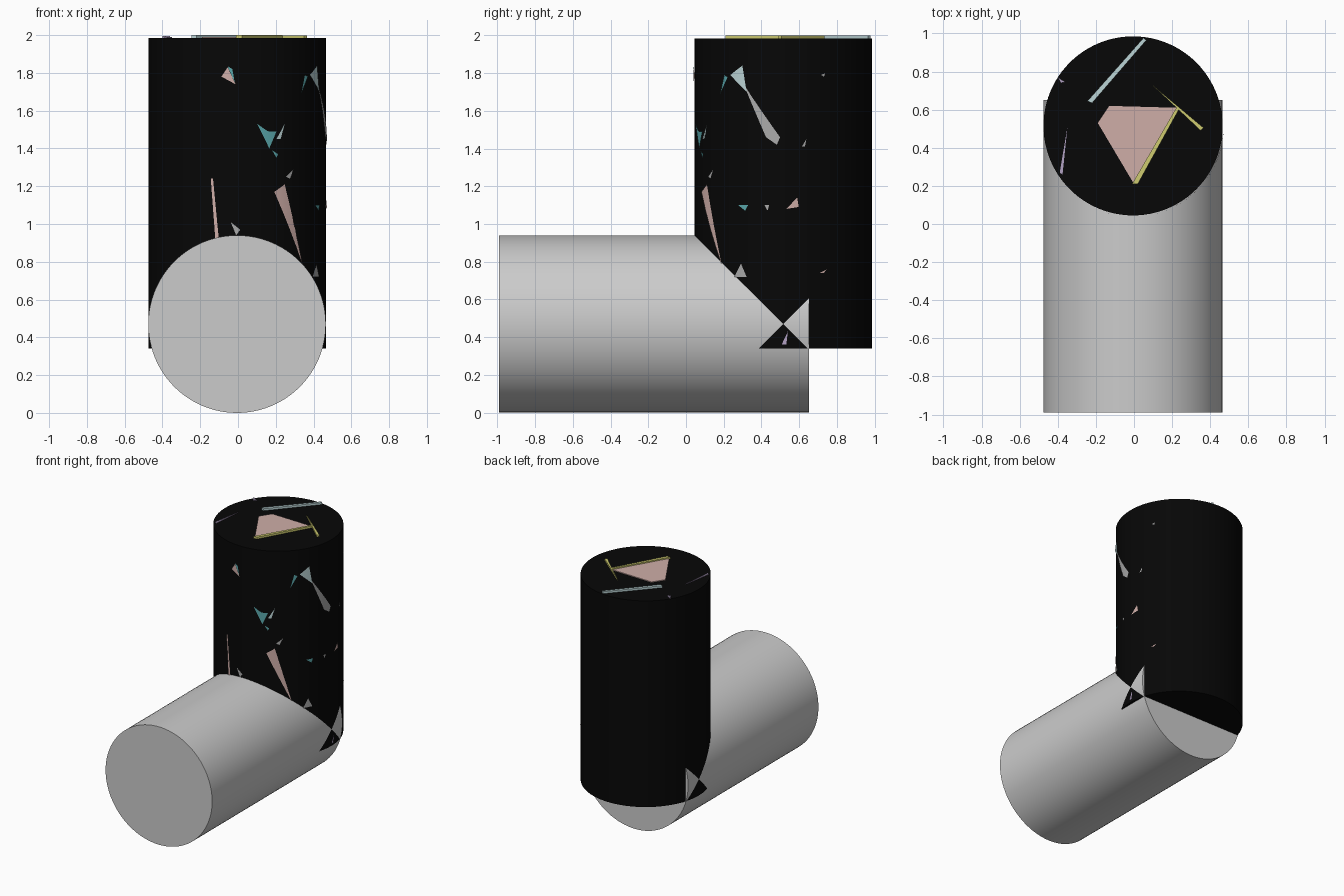
import bpy, bmesh, math
from mathutils import Matrix

if "Cube" in bpy.data.objects:
    bpy.data.objects.remove(bpy.data.objects["Cube"])

R, CX, CY, CZ = 0.47, -0.005, 0.515, 0.47
TOP = 1.984


def material(name, rgb):
    m = bpy.data.materials.new(name)
    m.diffuse_color = (*rgb, 1)
    m.use_nodes = True
    m.node_tree.nodes["Principled BSDF"].inputs["Base Color"].default_value = m.diffuse_color
    return m


BLACK = material("black", (0.002, 0.002, 0.002))
PINK = material("pink", (0.62, 0.42, 0.39))
TEAL = material("teal", (0.10, 0.38, 0.40))
PALE = material("pale", (0.50, 0.66, 0.67))
GREY = material("grey", (0.40, 0.40, 0.40))
YELLOW = material("yellow", (0.62, 0.60, 0.16))
LILAC = material("lilac", (0.45, 0.36, 0.55))


def finish(bm, name, mat=None):
    bmesh.ops.recalc_face_normals(bm, faces=bm.faces)
    me = bpy.data.meshes.new(name)
    bm.to_mesh(me)
    bm.free()
    ob = bpy.data.objects.new(name, me)
    bpy.context.collection.objects.link(ob)
    if mat:
        me.materials.append(mat)
    bpy.context.view_layer.objects.active = ob
    bpy.ops.object.select_all(action='DESELECT')
    ob.select_set(True)
    bpy.ops.object.shade_smooth_by_angle(angle=math.radians(30))
    return ob


def cylinder(name, length, matrix, mat=None):
    bm = bmesh.new()
    bmesh.ops.create_cone(bm, cap_ends=True, segments=96, radius1=R, radius2=R,
                          depth=length, matrix=matrix)
    return finish(bm, name, mat)


def wall_shard(i, mat, pts):
    """Thin chip wrapped on the upright wall; points are (degrees from front, height)."""
    bm = bmesh.new()
    bm.faces.new([bm.verts.new((a, 0, z)) for a, z in pts])
    bmesh.ops.subdivide_edges(bm, edges=bm.edges, cuts=3, use_grid_fill=True)
    for v in bm.verts:
        a = math.radians(v.co.x)
        v.co = (CX + (R + 0.006) * math.sin(a), CY - (R + 0.006) * math.cos(a), v.co.z)
    finish(bm, f"wall_shard_{i}", mat)


def top_shard(name, mat, pts, z):
    """Low prism standing on the top disc."""
    bm = bmesh.new()
    f = bm.faces.new([bm.verts.new((x, y, TOP - 0.004)) for x, y in pts])
    ext = bmesh.ops.extrude_face_region(bm, geom=[f])
    for v in ext["geom"]:
        if isinstance(v, bmesh.types.BMVert):
            v.co.z = z
    finish(bm, name, mat)


# Two crossing cylinders
cylinder("horizontal_cylinder", 1.642,
         Matrix.Translation((CX, -0.169, CZ)) @ Matrix.Rotation(math.pi / 2, 4, 'X'))
cylinder("upright_cylinder", TOP - 0.34,
         Matrix.Translation((CX, CY, (TOP + 0.34) / 2)), BLACK)

# Chips breaking through the upright wall
shards = [
    (PINK, [(-10, 1.78), (-6, 1.83), (-1, 1.74)]),
    (TEAL, [(-6, 1.835), (-3, 1.82), (-1.5, 1.75)]),
    (PALE, [(54, 1.79), (63, 1.84), (66, 1.70)]),
    (GREY, [(64, 1.74), (88, 1.46), (86, 1.42), (79, 1.46)]),
    (TEAL, [(45.5, 1.69), (49, 1.79), (52, 1.78)]),
    (TEAL, [(13, 1.53), (20, 1.49), (26, 1.49), (21, 1.40)]),
    (PALE, [(26, 1.45), (32, 1.53), (29, 1.45)]),
    (TEAL, [(23, 1.39), (27, 1.37), (26, 1.35)]),
    (GREY, [(33, 1.25), (39, 1.29), (36, 1.24)]),
    (PINK, [(-17, 1.24), (-15.5, 1.24), (-11.7, 0.92), (-14, 0.92)]),
    (PINK, [(24.5, 1.17), (32, 1.21), (47, 0.78)]),
    (GREY, [(57, 0.72), (62, 0.79), (66, 0.72)]),
    (GREY, [(102, 1.41), (105, 1.45), (104, 1.41)]),
    (PINK, [(92, 1.08), (99, 1.14), (100, 1.09)]),
    (TEAL, [(60, 1.1), (67, 1.1), (65, 1.07)]),
    (GREY, [(78, 1.1), (81, 1.1), (80, 1.07)]),
    (PINK, [(114, 0.74), (119, 0.76), (117, 0.74)]),
    (GREY, [(115, 1.79), (118, 1.8), (117, 1.78)]),
    (LILAC, [(89, 0.36), (93, 0.43), (92, 0.36)]),
    (GREY, [(-4, 1.01), (2, 0.97), (-0.6, 0.94)]),
]
for i, (mat, pts) in enumerate(shards, 1):
    wall_shard(i, mat, pts)

# Pieces lying on the top disc
top_shard("top_patch", PINK, [(-0.19, 0.53), (-0.13, 0.62), (0.23, 0.61), (0.0, 0.21)], 1.99)
top_shard("top_yellow_strip", YELLOW, [(-0.01, 0.21), (0.02, 0.21), (0.235, 0.60), (0.225, 0.615)], 2.0)
top_shard("top_yellow_sliver", YELLOW, [(0.09, 0.735), (0.35, 0.49), (0.365, 0.505)], 1.998)
top_shard("top_grey_strip", PALE, [(-0.245, 0.645), (-0.22, 0.635), (0.065, 0.965), (0.05, 0.977)], 2.0)
top_shard("top_lilac_sliver", LILAC, [(-0.39, 0.27), (-0.375, 0.26), (-0.35, 0.505)], 1.99)
top_shard("top_lilac_chip", LILAC, [(-0.40, 0.77), (-0.36, 0.745), (-0.385, 0.74)], 1.995)
